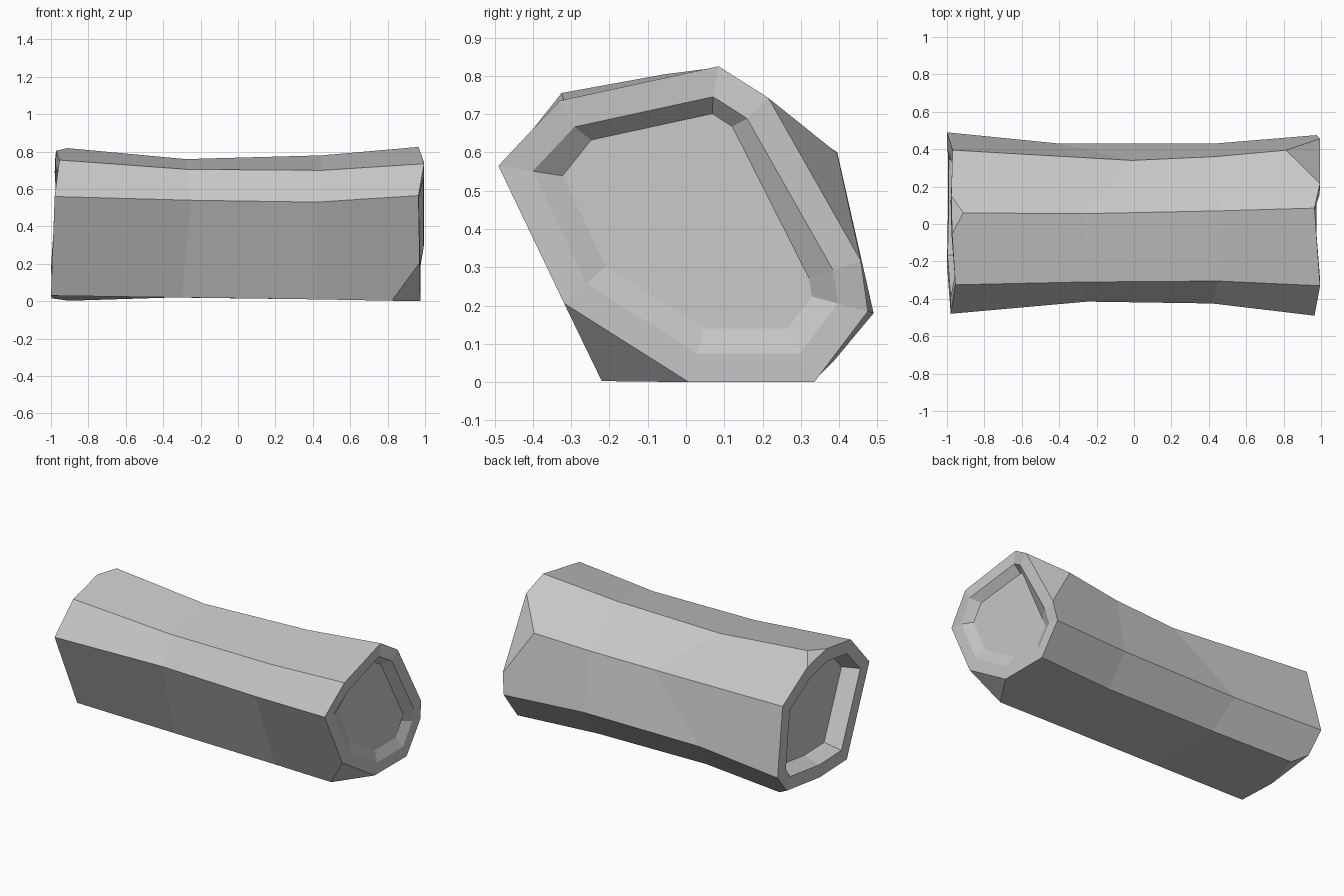
import bpy, bmesh
from mathutils import Vector

cube = bpy.data.objects.get("Cube")
if cube:
    bpy.data.objects.remove(cube)

grey = bpy.data.materials.new("plain grey")
grey.use_nodes = True
colour = (0.57, 0.57, 0.57, 1)
grey.diffuse_color = colour
grey.node_tree.nodes["Principled BSDF"].inputs["Base Color"].default_value = colour

# Each ridge of the log: four points (x, y, z) from the left end to the right end
ridges = [
    [(-.98, -.48, .56), (-.25, -.415, .54), (.42, -.425, .53), (.965, -.49, .565)],
    [(-.955, -.325, .755), (-.27, -.31, .705), (.45, -.305, .70), (.995, -.33, .735)],
    [(-.98, .06, .825), (-.28, .055, .76), (.45, .07, .78), (.965, .085, .825)],
    [(-.97, .395, .60), (-.01, .34, .56), (.43, .36, .57), (1.04, .415, .615)],
    [(-1, .49, .18), (-.4, .43, .20), (.43, .43, .20), (.975, .475, .185)],
    [(-.99, .34, 0), (-.35, .29, .02), (.43, .29, .01), (.975, .335, 0)],
    [(-1, -.22, .03), (-.3, -.22, .02), (.42, -.22, .01), (.975, -.22, 0)],
]
# Planes that chip the corners off the ends
chips = [
    [(.82, .39, .60), (1, .225, .72), (.98, .44, .36)],
    [(.82, -.22, 0), (.98, -.32, .215), (.97, 0, 0)],
    [(-.91, .06, .82), (-.98, .16, .76), (-.98, -.05, .80)],
    [(-.9, .33, 0), (-.985, .13, .02), (-.985, .37, .05)],
]

bm = bmesh.new()
rows = [[bm.verts.new(p) for p in ridge] for ridge in ridges]
for a, b in zip(rows, rows[1:] + rows[:1]):
    for i in range(3):
        bm.faces.new((a[i], a[i + 1], b[i + 1], b[i]))
for i in (0, 3):
    bm.faces.new([row[i] for row in rows])
bmesh.ops.recalc_face_normals(bm, faces=bm.faces)

# Chipped corners
centre = Vector((0, 0, .4))
for chip in chips:
    p, q, r = map(Vector, chip)
    normal = (q - p).cross(r - p).normalized()
    if normal.dot(p - centre) < 0:
        normal.negate()
    bmesh.ops.bisect_plane(bm, geom=bm.verts[:] + bm.edges[:] + bm.faces[:], dist=.0005,
                           plane_co=p, plane_no=normal, clear_outer=True)
    bmesh.ops.holes_fill(bm, edges=[e for e in bm.edges if e.is_boundary], sides=0)
bmesh.ops.recalc_face_normals(bm, faces=bm.faces)


# Recessed end faces
def recess(side, rim, slope, depth):
    bm.normal_update()
    end = max((f for f in bm.faces if f.normal.x * side > .7), key=lambda f: f.calc_area())
    bmesh.ops.inset_individual(bm, faces=[end], thickness=rim, use_even_offset=True)
    bmesh.ops.inset_individual(bm, faces=[end], thickness=slope, use_even_offset=True)
    for v in end.verts:
        v.co.x -= side * depth
    return end


recess(-1, .08, .03, .11)
dish = recess(1, .075, .065, .03)

# Steep slot under the upper lip of the right dish
for v in dish.verts:
    if v.co.z > .55:
        v.co += Vector((-.02, .01, .025))

mesh = bpy.data.meshes.new("log")
bm.to_mesh(mesh)
bm.free()
mesh.materials.append(grey)
bpy.context.collection.objects.link(bpy.data.objects.new("log", mesh))
